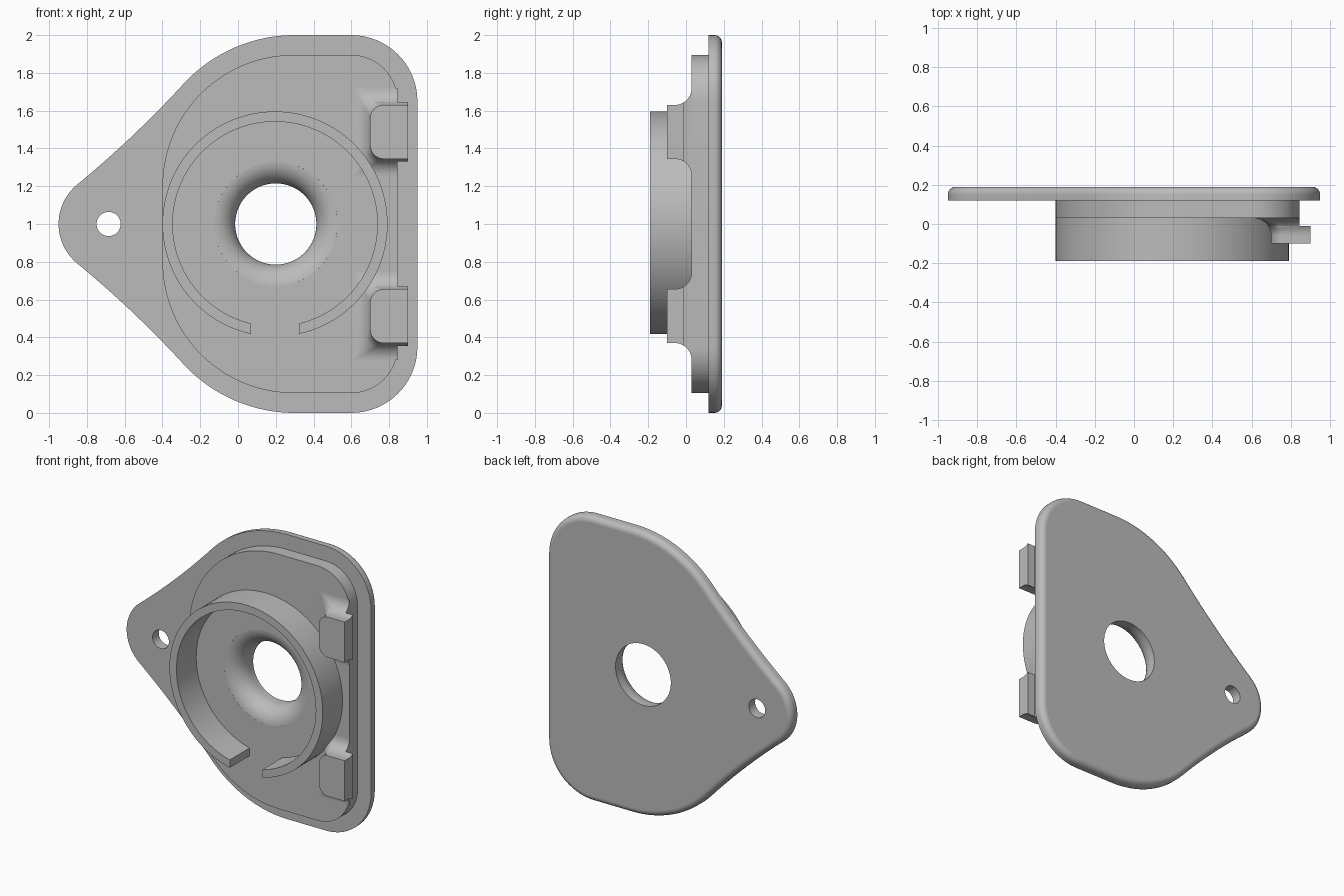
import bpy, bmesh
from math import sin, cos, asin, radians, degrees, tan
from mathutils import Vector

cube = bpy.data.objects.get("Cube")
if cube:
    bpy.data.objects.remove(cube, do_unlink=True)

GREY = (0.5, 0.5, 0.5, 1.0)
grey = bpy.data.materials.new("plain_grey")
grey.use_nodes = True
grey.diffuse_color = GREY
grey.node_tree.nodes["Principled BSDF"].inputs["Base Color"].default_value = GREY


def arc(cx, cz, r, a0, a1, n=16):
    """Points on an arc in the XZ plane, angles in degrees."""
    steps = [radians(a0 + (a1 - a0) * i / n) for i in range(n + 1)]
    return [Vector((cx + r * cos(a), cz + r * sin(a))) for a in steps]


def mirror(points):
    """Reflect points about the middle height, reversing their order."""
    return [Vector((p.x, 2 - p.y)) for p in reversed(points)]


def loft(name, sections):
    """Closed solid through (y, outline) sections with equal point counts."""
    bm = bmesh.new()
    rings = [[bm.verts.new((p.x, y, p.y)) for p in pts] for y, pts in sections]
    count = len(rings[0])
    for a, b in zip(rings, rings[1:]):
        for i in range(count):
            j = (i + 1) % count
            bm.faces.new((a[i], a[j], b[j], b[i]))
    bm.faces.new(rings[0])
    bm.faces.new(rings[-1])
    bmesh.ops.recalc_face_normals(bm, faces=bm.faces)
    mesh = bpy.data.meshes.new(name)
    bm.to_mesh(mesh)
    bm.free()
    obj = bpy.data.objects.new(name, mesh)
    bpy.context.collection.objects.link(obj)
    mesh.materials.append(grey)
    return obj


def select(obj):
    bpy.ops.object.select_all(action='DESELECT')
    obj.select_set(True)
    bpy.context.view_layer.objects.active = obj


def cut(obj, cutter):
    mod = obj.modifiers.new("cut", 'BOOLEAN')
    mod.operation = 'DIFFERENCE'
    mod.solver = 'EXACT'
    mod.object = cutter
    select(obj)
    bpy.ops.object.modifier_apply(modifier=mod.name)


def finish(obj):
    """Smooth the curved sides and keep the broad flat faces flat."""
    select(obj)
    bpy.ops.object.shade_smooth_by_angle(angle=radians(35))
    for face in obj.data.polygons:
        if abs(face.normal.y) > 0.9999:
            face.use_smooth = False


# Teardrop flange with a rounded rear edge
def flange_outline(inset):
    bend = 4
    tip = arc(-0.68, 1, 0.27 - inset, 180, 133.5 - bend)
    shoulder = arc(0.3, 1.2, 0.8 - inset, 133.5 + bend, 90, 24)
    a, b = tip[-1], shoulder[0]
    along = b - a
    inward = Vector((along.y, -along.x)) * 0.5 * tan(radians(bend))
    control = (a + b) / 2 + inward
    bridge = []
    for i in range(1, 10):
        t = i / 10
        bridge.append(a * (1 - t) ** 2 + control * 2 * t * (1 - t) + b * t * t)
    upper = tip + bridge + shoulder + arc(0.6, 1.65, 0.35 - inset, 90, 0)
    return upper + mirror(upper)[:-1]


EDGE = 0.04
sections = [(0.12, flange_outline(0))]
for i in range(9):
    a = radians(90 * i / 8)
    sections.append((0.19 - EDGE + EDGE * sin(a), flange_outline(EDGE * (1 - cos(a)))))
flange = loft("flange", sections)

# Raised platform on the front of the flange
half = arc(0.295, 1.2, 0.695, 180, 90, 32) + arc(0.6, 1.65, 0.245, 90, 0)
platform_outline = half + mirror(half)
platform = loft("raised_platform", [(0.03, platform_outline), (0.125, platform_outline)])


# Flared centre bore and small mounting hole
def circle(cx, r, n):
    return arc(cx, 1, r, 0, 360, n)[:-1]


FLARE = 0.12
sections = [(0, circle(0.2, 0.335, 96))]
for i in range(15):
    a = radians(4 + 86 * i / 14)
    sections.append((0.15 - FLARE * cos(a), circle(0.2, 0.335 - FLARE * sin(a), 96)))
sections.append((0.3, circle(0.2, 0.215, 96)))
bore_cutter = loft("bore_cutter", sections)
hole = circle(-0.685, 0.064, 40)
hole_cutter = loft("hole_cutter", [(0, hole), (0.3, hole)])
cut(flange, bore_cutter)
cut(flange, hole_cutter)
cut(platform, bore_cutter)
for cutter in (bore_cutter, hole_cutter):
    bpy.data.objects.remove(cutter, do_unlink=True)

# Open collar with a straight-sided gap at the bottom
OUTER, INNER, GAP = 0.596, 0.542, 0.127
ao, ai = degrees(asin(GAP / OUTER)), degrees(asin(GAP / INNER))
collar_outline = (arc(0.196, 1, OUTER, -90 + ao, 270 - ao, 96)
                  + arc(0.196, 1, INNER, 270 - ai, -90 + ai, 96))
collar = loft("open_collar", [(-0.19, collar_outline), (0.03, collar_outline)])


# Hooked clips flaring into the platform
def clip_outline(spread, right):
    r = max(0.07 * (1 - spread / 0.09), 0.002)
    left, low, high = 0.70 - spread, 1.345 - spread, 1.63 + spread
    return ([Vector((right, low)), Vector((right, high))]
            + arc(left + r, high - r, r, 90, 180, 8)
            + arc(left + r, low + r, r, 180, 270, 8))


def clip_section(angle, right):
    a = radians(angle)
    return (-0.06 + 0.09 * sin(a), clip_outline(0.09 * (1 - cos(a)), right))


LIP = degrees(asin(0.05 / 0.09))
sections = [clip_section(90 + (LIP - 90) * i / 8, 0.845) for i in range(9)]
sections += [clip_section(LIP * (1 - i / 4), 0.9) for i in range(5)]
sections.append((-0.10, clip_outline(0, 0.9)))
upper_clip = loft("upper_clip", sections)
lower_clip = loft("lower_clip", [(y, mirror(pts)) for y, pts in sections])

for part in (flange, platform, collar, upper_clip, lower_clip):
    finish(part)
